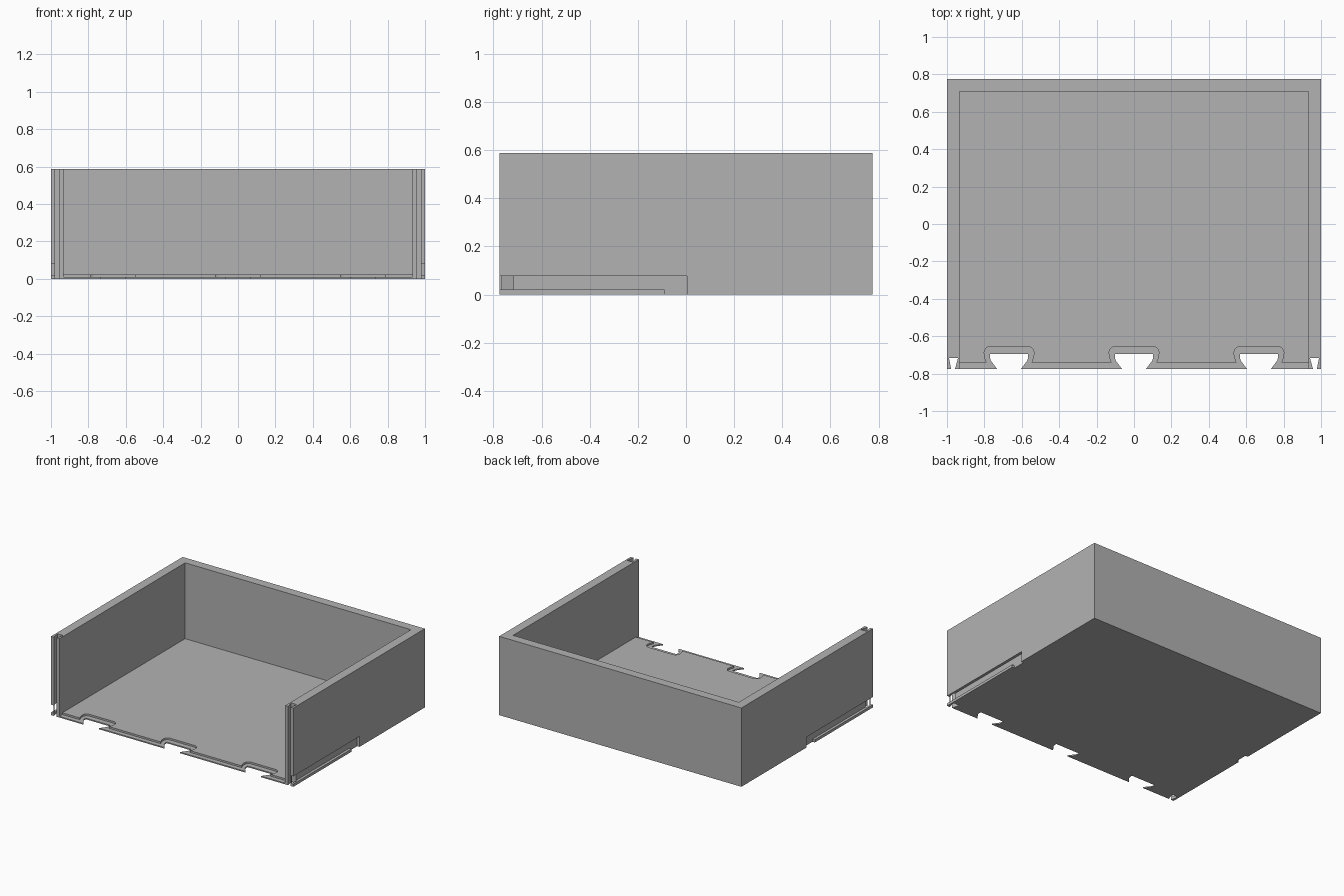
import bpy
import bmesh
from mathutils import Vector
from math import sin, cos, pi

if "Cube" in bpy.data.objects:
    bpy.data.objects.remove(bpy.data.objects["Cube"], do_unlink=True)

BACK, FRONT, TOP = 0.775, -0.775, 0.588
INNER_X, INNER_BACK = 0.932, 0.708
FLOOR, LIP = 0.022, 0.009
NOTCH_CENTRES = (-0.668, 0, 0.668)

grey = bpy.data.materials.new("plain grey")
grey.use_nodes = True
colour = (0.448, 0.448, 0.448, 1)
grey.diffuse_color = colour
grey.node_tree.nodes["Principled BSDF"].inputs["Base Color"].default_value = colour


def prism(name, outline, low, high, along_x=False):
    """Extrude a flat outline along z, or along x when along_x is set."""
    bm = bmesh.new()
    verts = [bm.verts.new((low, a, b) if along_x else (a, b, low)) for a, b in outline]
    face = bm.faces.new(verts)
    grown = bmesh.ops.extrude_face_region(bm, geom=[face])["geom"]
    step = Vector((high - low, 0, 0) if along_x else (0, 0, high - low))
    bmesh.ops.translate(bm, vec=step, verts=[v for v in grown if isinstance(v, bmesh.types.BMVert)])
    bmesh.ops.recalc_face_normals(bm, faces=bm.faces)
    mesh = bpy.data.meshes.new(name)
    bm.to_mesh(mesh)
    bm.free()
    mesh.materials.append(grey)
    obj = bpy.data.objects.new(name, mesh)
    bpy.context.collection.objects.link(obj)
    return obj


def symmetric(half, centre=0):
    """Complete a left-to-right path whose left half is given about x = 0."""
    path = half + [(-x, y) for x, y in reversed(half)]
    return [(x + centre, y) for x, y in path]


def cut(target, cutter):
    cutter.hide_render = True
    mod = target.modifiers.new(cutter.name, "BOOLEAN")
    mod.operation, mod.solver, mod.object = "DIFFERENCE", "EXACT", cutter
    bpy.context.view_layer.update()
    result = bpy.data.meshes.new_from_object(
        target.evaluated_get(bpy.context.evaluated_depsgraph_get()))
    target.modifiers.clear()
    target.data = result
    bpy.data.objects.remove(cutter, do_unlink=True)


# Outer block, with dovetail slots in the wall ends and notches in the floor edge
notch = [(-0.064, FRONT), (-0.098, -0.73), (-0.102, -0.715), (-0.102, -0.695)]
slot = [(-0.978, FRONT), (-0.989, -0.717), (-0.941, -0.717), (-0.957, FRONT)]
outline = [(-1, BACK), (-1, FRONT)] + slot
for centre in NOTCH_CENTRES:
    outline += symmetric(notch, centre)
outline += [(-x, y) for x, y in reversed(slot)] + [(1, FRONT), (1, BACK)]
tray = prism("tray", outline, 0, TOP)

# Open inside
cut(tray, prism("cavity_cutter", [(-INNER_X, -0.9), (INNER_X, -0.9),
                                  (INNER_X, INNER_BACK), (-INNER_X, INNER_BACK)], FLOOR, 0.8))

# Thin lip along the floor edge, following rounded borders round the notches
corner = [(-0.1 - 0.033 * cos(t * pi / 12), -0.688 + 0.033 * sin(t * pi / 12)) for t in range(7)]
border = [(-0.12, -0.74), (-0.131, -0.712)] + corner
lip_path = [(-INNER_X, -0.9), (-INNER_X, -0.74)]
for centre in NOTCH_CENTRES:
    lip_path += symmetric(border, centre)
lip_path += [(INNER_X, -0.74), (INNER_X, -0.9)]
cut(tray, prism("lip_cutter", lip_path, LIP, 0.1))

# Shallow groove above a bottom rail on each side wall
groove = [(-0.9, 0.02), (-0.09, 0.02), (-0.09, -0.1), (0.005, -0.1), (0.005, 0.078), (-0.9, 0.078)]
for side in (-1, 1):
    cut(tray, prism("groove_cutter", groove, side * 0.98, side * 1.1, along_x=True))
